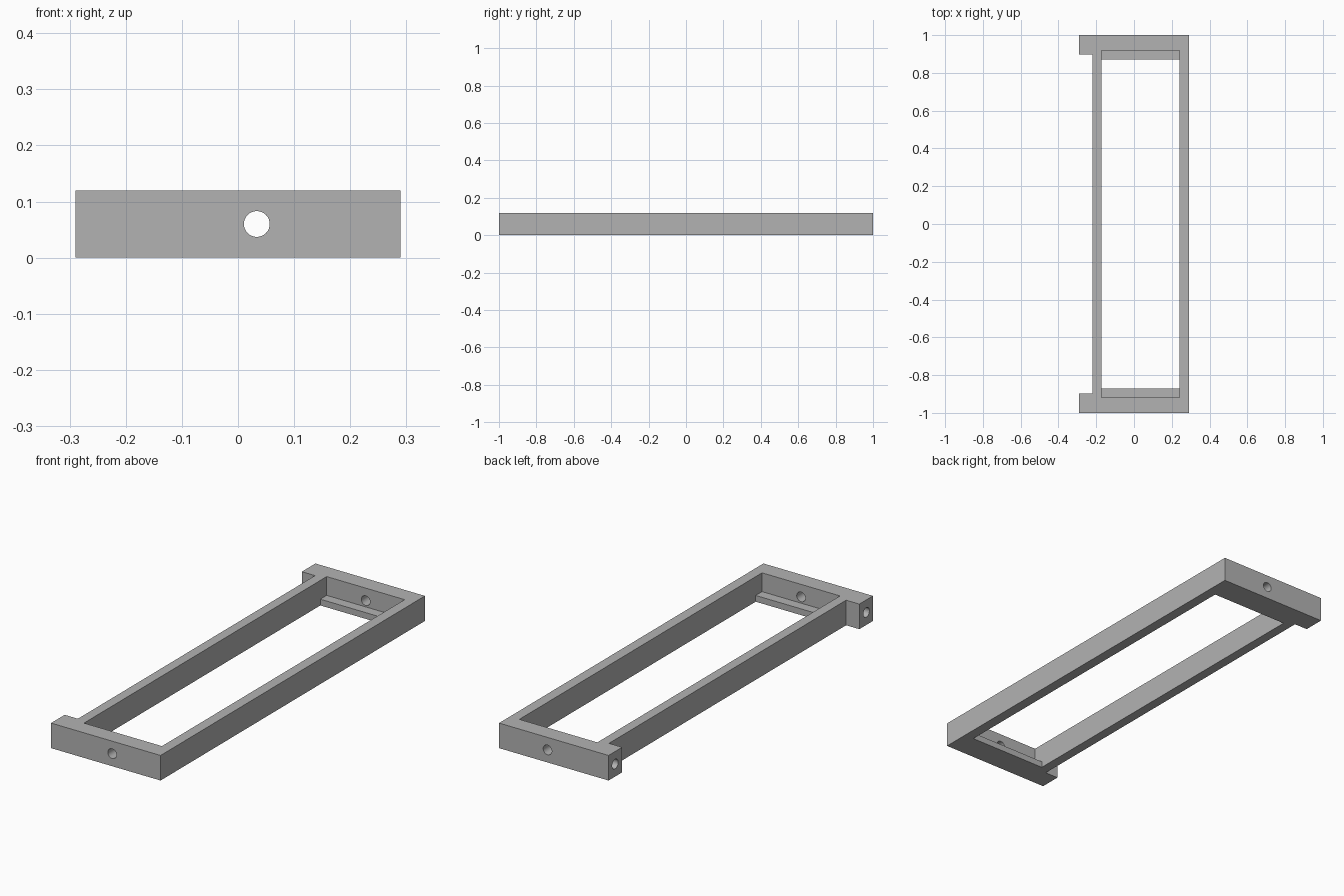
import bpy
import bmesh
from math import pi
from mathutils import Matrix, Vector

if "Cube" in bpy.data.objects:
    bpy.data.objects.remove(bpy.data.objects["Cube"], do_unlink=True)

HEIGHT, LEDGE = 0.12, 0.03
OUT_L, OUT_R, EAR = -0.22, 0.29, -0.29
IN_L, IN_R = -0.173, 0.24
EAR_Y, WALL_Y, LEDGE_Y = 0.897, 0.918, 0.87
HOLE_R = 0.023

grey = bpy.data.materials.new("plain grey")
grey.use_nodes = True
colour = (0.45, 0.45, 0.45, 1)
grey.diffuse_color = colour
grey.node_tree.nodes["Principled BSDF"].inputs["Base Color"].default_value = colour


def add_object(name, bm):
    bmesh.ops.recalc_face_normals(bm, faces=bm.faces)
    mesh = bpy.data.meshes.new(name)
    bm.to_mesh(mesh)
    bm.free()
    mesh.materials.append(grey)
    obj = bpy.data.objects.new(name, mesh)
    bpy.context.collection.objects.link(obj)
    return obj


def prism(name, outline, z0, z1):
    bm = bmesh.new()
    face = bm.faces.new([bm.verts.new((x, y, z0)) for x, y in outline])
    top = bmesh.ops.extrude_face_region(bm, geom=[face])["geom"]
    verts = [v for v in top if isinstance(v, bmesh.types.BMVert)]
    bmesh.ops.translate(bm, verts=verts, vec=(0, 0, z1 - z0))
    return add_object(name, bm)


def rectangle(x0, x1, y):
    return [(x0, -y), (x1, -y), (x1, y), (x0, y)]


def drill(name, centre, length, axis):
    bm = bmesh.new()
    turn = Matrix.Rotation(pi / 2, 4, "Y" if axis == "x" else "X")
    bmesh.ops.create_cone(bm, cap_ends=True, segments=32, radius1=HOLE_R,
                          radius2=HOLE_R, depth=length,
                          matrix=Matrix.Translation(Vector(centre)) @ turn)
    return add_object(name, bm)


def cut(target, cutter):
    cutter.hide_render = True
    mod = target.modifiers.new("cut", "BOOLEAN")
    mod.operation, mod.solver, mod.object = "DIFFERENCE", "EXACT", cutter
    bpy.context.view_layer.objects.active = target
    bpy.ops.object.modifier_apply(modifier=mod.name)
    bpy.data.objects.remove(cutter, do_unlink=True)


# Solid slab with a mounting ear at each end of one long side
half = [(EAR, EAR_Y), (EAR, 1), (OUT_R, 1)]
outline = half + [(x, -y) for x, y in reversed(half)]
outline += [(OUT_L, -EAR_Y), (OUT_L, EAR_Y)]
frame = prism("rectangular_frame", outline, 0, HEIGHT)

# Central opening, longer above so that a ledge stays at each end
cut(frame, prism("opening_cutter", rectangle(IN_L, IN_R, LEDGE_Y), -0.1, 0.2))
cut(frame, prism("pocket_cutter", rectangle(IN_L, IN_R, WALL_Y), LEDGE, 0.2))

# Screw holes through the end walls and blind holes in the ears
mid_x, mid_z = (IN_L + IN_R) / 2, HEIGHT / 2
for side in (-1, 1):
    cut(frame, drill("end_hole_cutter", (mid_x, side * 0.96, mid_z), 0.2, "y"))
    cut(frame, drill("ear_hole_cutter", (EAR, side * 0.95, mid_z), 0.3, "x"))

# Round hole walls with crisp edges elsewhere
frame.select_set(True)
bpy.context.view_layer.objects.active = frame
bpy.ops.object.shade_smooth_by_angle(angle=pi / 6)
